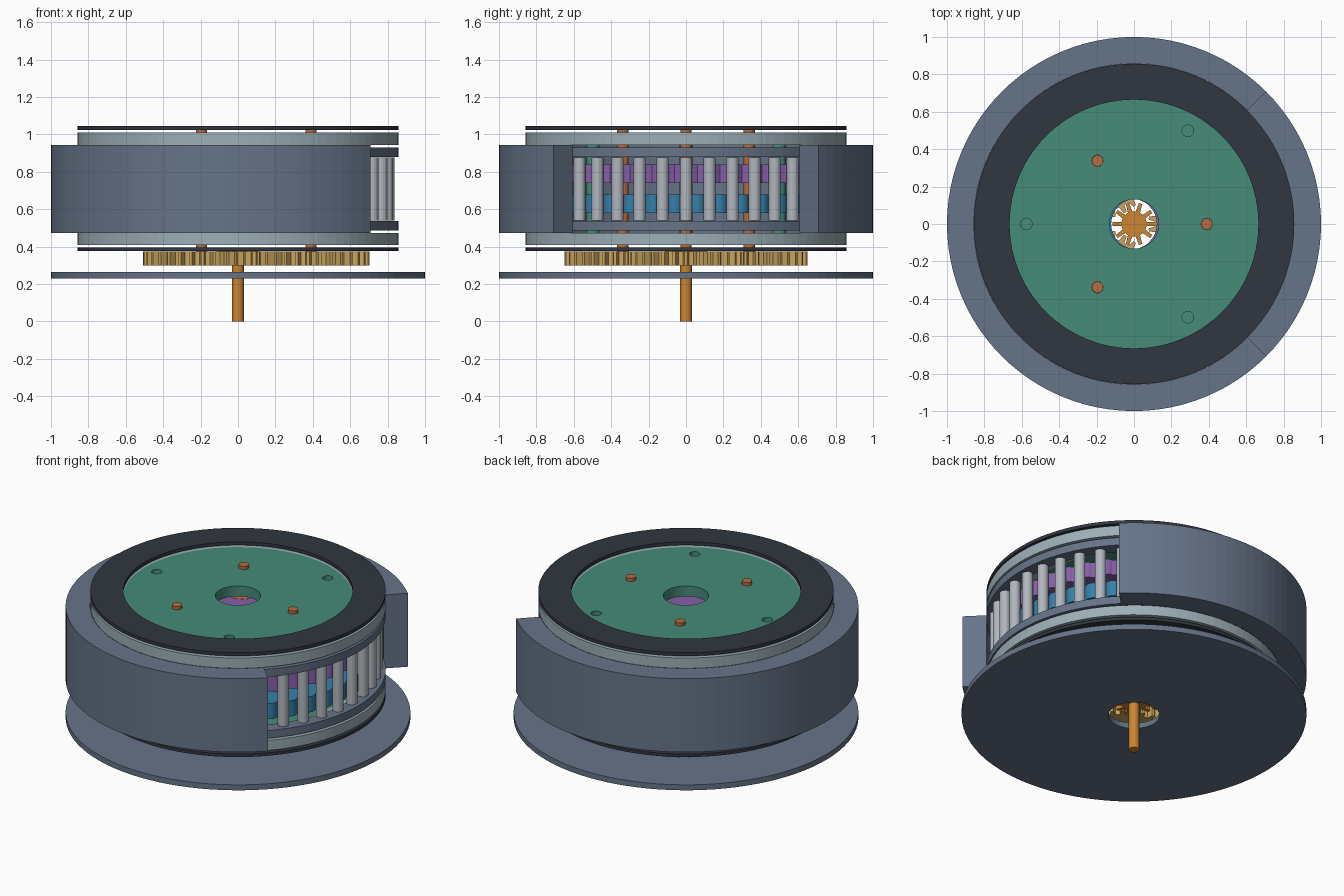
import bpy, bmesh
from math import sin, cos, pi, atan2, radians

if "Cube" in bpy.data.objects:
    bpy.data.objects.remove(bpy.data.objects["Cube"])

MATS = {}
COLORS = {
    "steel": (0.40, 0.45, 0.53), "dark": (0.205, 0.225, 0.26), "bearing": (0.61, 0.68, 0.71),
    "pin": (0.69, 0.71, 0.74), "green": (0.28, 0.54, 0.47), "blue": (0.22, 0.50, 0.66),
    "purple": (0.52, 0.37, 0.65), "copper": (0.72, 0.42, 0.26), "gold": (0.79, 0.64, 0.37),
    "orange": (0.79, 0.52, 0.21),
}


def mat(key):
    if key not in MATS:
        MATS[key] = bpy.data.materials.new(key)
        MATS[key].diffuse_color = (*[c ** 2.2 for c in COLORS[key]], 1)
    return MATS[key]


def circle(r, x=0, y=0, n=32):
    return [(x + r * cos(2 * pi * i / n), y + r * sin(2 * pi * i / n)) for i in range(n)]


def gear(n, tip, root, x=0, y=0, turn=0):
    """Outline of a spur gear with tapered teeth."""
    pts = []
    for i in range(n):
        for f, r in ((-0.28, root), (-0.13, tip), (0.13, tip), (0.28, root)):
            a = turn + 2 * pi * (i + f) / n
            pts.append((x + r * cos(a), y + r * sin(a)))
    return pts


def cycloid(N, R, r, e, side):
    """Cycloidal disc outline meshing with N pins, shifted towards +x or -x."""
    pts = []
    steps = (N - 1) * 10
    for i in range(steps):
        t = 2 * pi * i / steps
        p = atan2(sin((1 - N) * t), R / (e * N) - cos((1 - N) * t))
        x = R * cos(t) - r * cos(t + p) - e * cos(N * t) + e
        y = R * sin(t) - r * sin(t + p) - e * sin(N * t)
        pts.append((side * x, y))
    return pts


def plate(name, z0, z1, loops, color):
    """Extrude an outline (first loop) with holes (other loops) from z0 to z1."""
    cu = bpy.data.curves.new(name, 'CURVE')
    cu.dimensions = '2D'
    cu.fill_mode = 'BOTH'
    cu.extrude = (z1 - z0) / 2
    for loop in loops:
        sp = cu.splines.new('POLY')
        sp.points.add(len(loop) - 1)
        for p, (x, y) in zip(sp.points, loop):
            p.co = (x, y, 0, 1)
        sp.use_cyclic_u = True
    tmp = bpy.data.objects.new(name + "_outline", cu)
    bpy.context.collection.objects.link(tmp)
    me = bpy.data.meshes.new_from_object(tmp.evaluated_get(bpy.context.evaluated_depsgraph_get()))
    bpy.data.objects.remove(tmp)
    bpy.data.curves.remove(cu)
    bm = bmesh.new()
    bm.from_mesh(me)
    bmesh.ops.remove_doubles(bm, verts=bm.verts, dist=1e-5)
    bmesh.ops.recalc_face_normals(bm, faces=bm.faces)
    for f in bm.faces:
        f.smooth = False
    bmesh.ops.translate(bm, verts=bm.verts, vec=(0, 0, (z0 + z1) / 2))
    bm.to_mesh(me)
    bm.free()
    me.materials.clear()
    me.materials.append(mat(color))
    ob = bpy.data.objects.new(name, me)
    bpy.context.collection.objects.link(ob)
    return ob


ANGLES = (0, 2 * pi / 3, 4 * pi / 3)
CRANKS = [(0.39 * cos(a), 0.39 * sin(a)) for a in ANGLES]
PILLARS = [(0.575 * cos(a), 0.575 * sin(a)) for a in (pi / 3, pi, 5 * pi / 3)]
E = 0.013

# base flange
plate("base_flange", 0.23, 0.265, [circle(1, n=96), circle(0.15, n=48)], "steel")

# housing: three-quarter ring, open towards +x
arc = [radians(45 + 270 * i / 72) for i in range(73)]
plate("housing", 0.474, 0.944,
      [[(cos(a), sin(a)) for a in arc] + [(0.858 * cos(a), 0.858 * sin(a)) for a in reversed(arc)]], "steel")

# seals, bearings and pin retaining rings, lower and upper
for tag, seal, bearing, ring in (("lower", (0.376, 0.395), (0.41, 0.474), (0.487, 0.537)),
                                 ("upper", (1.023, 1.044), (0.944, 1.01), (0.88, 0.93))):
    plate(tag + "_seal", *seal, [circle(0.857, n=96), circle(0.665, n=96)], "dark")
    plate(tag + "_bearing", *bearing, [circle(0.857, n=96), circle(0.665, n=96)], "bearing")
    plate(tag + "_pin_ring", *ring, [circle(0.857, n=96), circle(0.775, n=96)], "steel")
    holes = [circle(0.031, *p, 20) for p in CRANKS + PILLARS]
    plate(tag + "_carrier", *bearing, [circle(0.665, n=96), circle(0.132, n=48)] + holes, "green")

# carrier pillars
for i, p in enumerate(PILLARS):
    plate(f"carrier_pillar_{i}", 0.474, 0.944, [circle(0.036, *p)], "green")

# ring of needle pins
for i in range(40):
    a = 2 * pi * i / 40
    plate(f"needle_pin_{i}", 0.541, 0.876, [circle(0.032, 0.806 * cos(a), 0.806 * sin(a), 20)], "pin")

# two cycloidal discs, offset to opposite sides, with crank cams inside
for tag, side, z0, z1, color in (("lower", 1, 0.58, 0.68, "blue"), ("upper", -1, 0.74, 0.84, "purple")):
    s = side * E
    loops = [cycloid(40, 0.806, 0.032, E, side), circle(0.135, s, 0, 48)]
    loops += [circle(0.082, x + s, y) for x, y in CRANKS]
    loops += [circle(0.055, x + s, y) for x, y in PILLARS]
    plate(tag + "_cycloid_disc", z0, z1, loops, color)
    for i, (x, y) in enumerate(CRANKS):
        plate(f"{tag}_cam_{i}", z0, z1, [circle(0.08, x + s, y)], "copper")

# crankshafts with planet gears meshing with the sun gear
PITCH = 2 * pi / 31
for i, (x, y) in enumerate(CRANKS):
    plate(f"crankshaft_{i}", 0.30, 1.03, [circle(0.03, x, y, 24)], "copper")
    turn = ANGLES[i] + pi + PITCH * (0.5 + i / 3)
    plate(f"planet_gear_{i}", 0.30, 0.375, [gear(31, 0.313, 0.275, x, y, turn), circle(0.03, x, y, 24)], "gold")

# input shaft and sun gear
plate("input_shaft", 0, 0.38, [circle(0.031)], "orange")
plate("sun_gear", 0.30, 0.376, [gear(10, 0.115, 0.068), circle(0.031)], "orange")

for m in bpy.data.materials:
    if m.users and not m.is_grease_pencil:
        m.use_nodes = True
        m.node_tree.nodes["Principled BSDF"].inputs["Base Color"].default_value = m.diffuse_color
